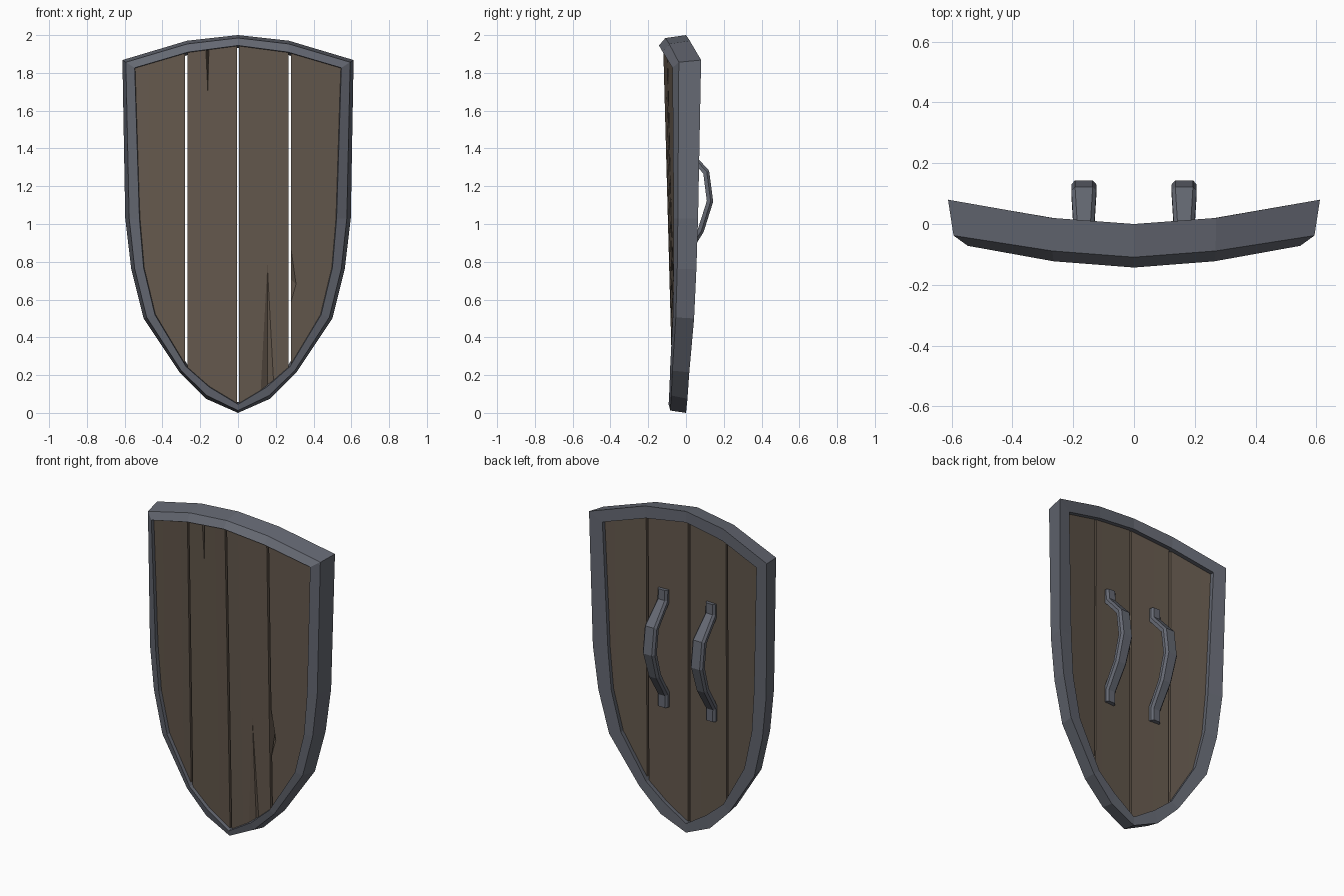
import bpy, bmesh
from mathutils import Vector

if "Cube" in bpy.data.objects:
    bpy.data.objects.remove(bpy.data.objects["Cube"])


def material(name, rgb):
    m = bpy.data.materials.new(name)
    m.diffuse_color = (*rgb, 1)
    m.use_nodes = True
    m.node_tree.nodes["Principled BSDF"].inputs["Base Color"].default_value = m.diffuse_color
    return m


METAL = material("dark_steel", (0.13, 0.14, 0.17))
WOOD = material("brown_wood", (0.13, 0.10, 0.075))


def make(name, bm, mat):
    bmesh.ops.recalc_face_normals(bm, faces=bm.faces)
    me = bpy.data.meshes.new(name)
    bm.to_mesh(me)
    bm.free()
    me.materials.append(mat)
    ob = bpy.data.objects.new(name, me)
    bpy.context.collection.objects.link(ob)
    return ob


def loft(bm, rings, closed):
    """Skin a list of closed cross-sections; cap the ends when open."""
    vs = [[bm.verts.new(p) for p in r] for r in rings]
    n, k = len(vs), len(vs[0])
    for i in range(n if closed else n - 1):
        a, b = vs[i], vs[(i + 1) % n]
        for j in range(k):
            bm.faces.new((a[j], a[(j + 1) % k], b[(j + 1) % k], b[j]))
    if not closed:
        bm.faces.new(vs[0])
        bm.faces.new(vs[-1])


def interp(x, pts):
    for (x0, y0), (x1, y1) in zip(pts, pts[1:]):
        if x <= x1:
            return y0 + (y1 - y0) * (x - x0) / (x1 - x0)
    return pts[-1][1]


# Shield curvature: depth of the back and of the plank fronts
def bow(x, z):
    c = interp(abs(x), [(0, 0), (0.27, 0.02), (0.61, 0.08)])
    return c * (0.6 + 0.4 * min(z / 1.87, 1))


def wood_front(x, z):
    return -0.12 + (1.9 - z) * 0.027 + bow(x, z)


# Right half outline, top centre to bottom tip: outer edge and inner edge (x, z)
OUTER = [(0, 2.0), (0.27, 1.97), (0.612, 1.868), (0.597, 1.03), (0.565, 0.76),
         (0.5, 0.5), (0.31, 0.215), (0.17, 0.075), (0, 0.0)]
INNER = [(0, 1.945), (0.265, 1.91), (0.547, 1.827), (0.522, 1.03), (0.5, 0.77),
         (0.44, 0.52), (0.275, 0.245), (0.15, 0.135), (0, 0.045)]


def between(f):
    return [Vector(o).lerp(Vector(i), f) for o, i in zip(OUTER, INNER)]


# Metal rim
half = []
for o, m, i, b in zip(between(0), between(0.28), between(1), between(1.25)):
    yi = wood_front(*i) - 0.022
    ym = yi + 0.008 + 0.026 * min(i.y / 1.85, 1)
    half.append([(o.x, bow(*o), o.y), (m.x, ym, m.y), (i.x, yi, i.y), (b.x, bow(*b), b.y)])
mirrored = [[(-x, y, z) for x, y, z in r] for r in half[-2:0:-1]]
bm = bmesh.new()
loft(bm, half + mirrored, True)
make("rim", bm, METAL)

# Wooden planks, tucked into the rim
edge = between(0.65)
top = [tuple(p) for p in edge[:3]]
bottom = [tuple(p) for p in reversed(edge[2:])]
x_max = edge[2].x - 0.004


def plank(name, xs):
    rings = []
    for x in xs:
        zt, zb = interp(abs(x), top), interp(abs(x), bottom)
        rings.append([(x, wood_front(x, zb), zb), (x, wood_front(x, zt), zt),
                      (x, bow(x, zt) - 0.03, zt), (x, bow(x, zb) - 0.03, zb)])
    bm = bmesh.new()
    loft(bm, rings, False)
    return make(name, bm, WOOD)


inner_xs = [0.006, 0.08, 0.16, 0.22, 0.268]
outer_xs = [0.28, 0.33, 0.40, 0.47, 0.525, edge[3].x, x_max]
planks = {}
for side, s in (("left", -1), ("right", 1)):
    planks["inner_" + side] = plank("inner_plank_" + side, [s * x for x in inner_xs])
    planks["outer_" + side] = plank("outer_plank_" + side, [s * x for x in outer_xs])


# Cracks and chip carved into the planks
def carve(name, target, pts):
    bm = bmesh.new()
    for p in pts:
        bm.verts.new(p)
    bmesh.ops.convex_hull(bm, input=bm.verts)
    cutter = make(name, bm, WOOD)
    cutter.hide_render = True
    mod = target.modifiers.new(name, "BOOLEAN")
    mod.operation = "DIFFERENCE"
    mod.solver = "EXACT"
    mod.object = cutter
    bpy.context.view_layer.objects.active = target
    bpy.ops.object.modifier_apply(modifier=mod.name)
    bpy.data.objects.remove(cutter)


carve("bottom_crack", planks["inner_right"],
      [(0.155, -0.085, 0.85), (0.105, -0.072, 0.03), (0.207, -0.068, 0.03), (0.155, -0.035, 0.03)])
carve("top_crack", planks["inner_left"],
      [(-0.16, -0.105, 1.69), (-0.174, -0.112, 1.98), (-0.152, -0.112, 1.98), (-0.16, -0.07, 1.98)])
carve("edge_chip", planks["outer_right"],
      [(0.27, -0.082, 0.96), (0.27, -0.076, 0.52), (0.31, -0.07, 0.68), (0.265, -0.02, 0.72)])

# Pair of strap handles on the back: path as (y, z, half width)
PATH = [(-0.012, 0.74, 0.034), (-0.012, 0.82, 0.034), (0.078, 0.965, 0.037), (0.127, 1.12, 0.041),
        (0.107, 1.275, 0.041), (-0.008, 1.40, 0.034), (-0.012, 1.47, 0.034)]
T = 0.017
for side, s in (("left", -1), ("right", 1)):
    rings = []
    for i, (y, z, w) in enumerate(PATH):
        a, b = PATH[max(i - 1, 0)], PATH[min(i + 1, len(PATH) - 1)]
        d = Vector((b[0] - a[0], b[1] - a[1])).normalized()
        n = Vector((d.y, -d.x))  # points away from the planks
        section = [(-w, -T), (w, -T), (w, T * 0.2), (w - 0.012, T), (-w + 0.012, T), (-w, T * 0.2)]
        rings.append([(s * 0.165 + u, y + n.x * v, z + n.y * v) for u, v in section])
    bm = bmesh.new()
    loft(bm, rings, False)
    make("handle_" + side, bm, METAL)
